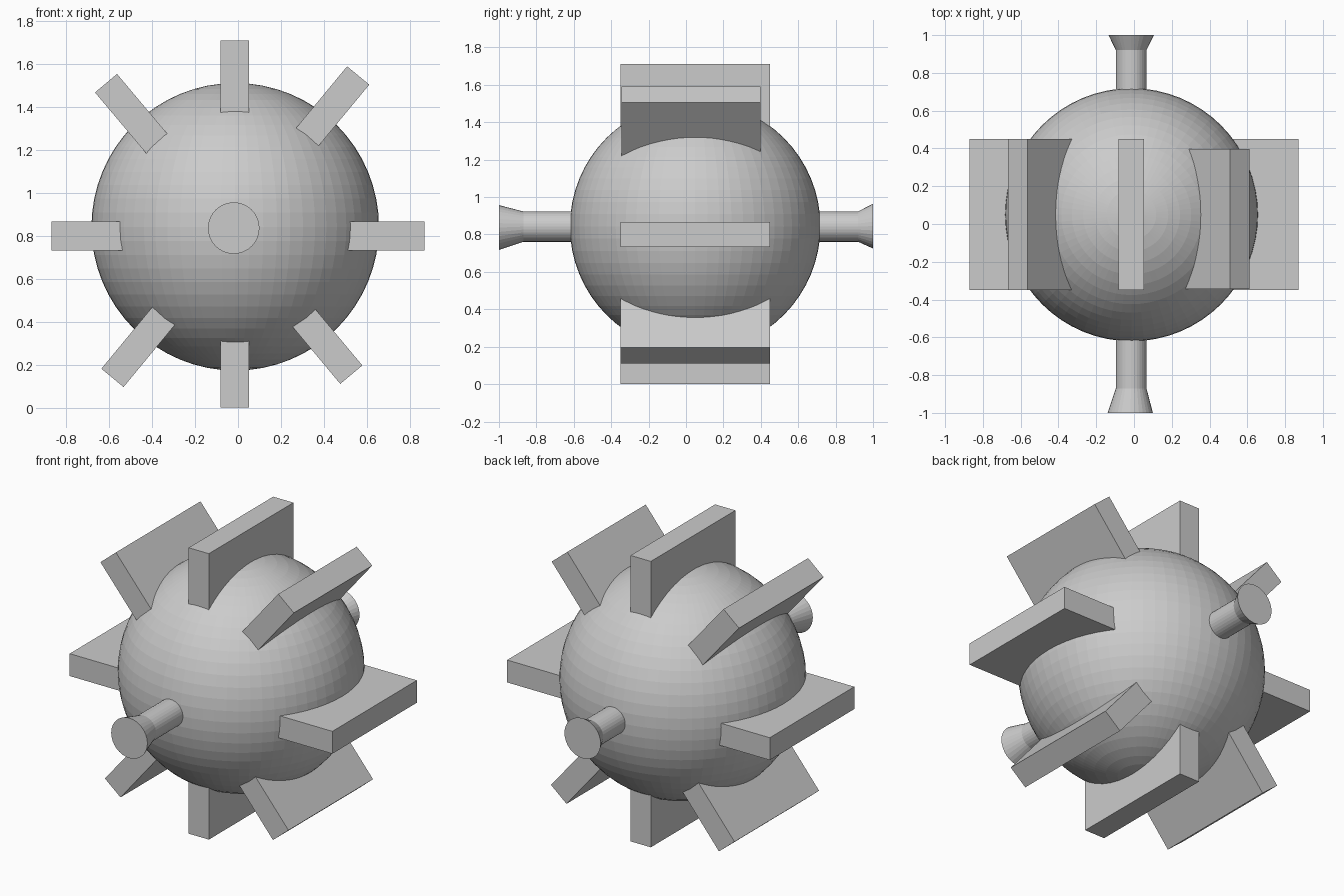
import bpy, bmesh
from math import pi, cos, sin
from mathutils import Vector

if "Cube" in bpy.data.objects:
    bpy.data.objects.remove(bpy.data.objects["Cube"])

CX, CY, CZ, R = -0.013, 0.049, 0.843, 0.67


def make(name, bm):
    bmesh.ops.recalc_face_normals(bm, faces=bm.faces[:])
    me = bpy.data.meshes.new(name)
    bm.to_mesh(me)
    bm.free()
    ob = bpy.data.objects.new(name, me)
    bpy.context.collection.objects.link(ob)
    return ob


def fin(name, outer, inner, y0=-0.35, y1=0.45, thick=0.134):
    """Flat slab from outer (x, z) to inner (x, z), running along y."""
    a, b = Vector(outer), Vector(inner)
    d = (b - a).normalized()
    n = Vector((-d.y, d.x)) * thick / 2
    bm = bmesh.new()
    ends = [[bm.verts.new((p.x, y, p.y)) for p in (a + n, b + n, b - n, a - n)]
            for y in (y0, y1)]
    for e in ends:
        bm.faces.new(e)
    for i in range(4):
        j = (i + 1) % 4
        bm.faces.new((ends[0][i], ends[0][j], ends[1][j], ends[1][i]))
    return make(name, bm)


def peg(name, profile, n=32):
    """Round peg turned about the y axis; profile rows are (y, radius, x, z)."""
    bm = bmesh.new()
    rings = [[bm.verts.new((x + r * cos(2 * pi * i / n), y, z + r * sin(2 * pi * i / n)))
              for i in range(n)] for y, r, x, z in profile]
    bm.faces.new(rings[0])
    bm.faces.new(rings[-1])
    for p, q in zip(rings, rings[1:]):
        for i in range(n):
            j = (i + 1) % n
            bm.faces.new((p[i], p[j], q[j], q[i]))
    return make(name, bm)


# Faceted ball body
bpy.ops.mesh.primitive_uv_sphere_add(segments=64, ring_count=32, radius=R, location=(CX, CY, CZ))
bpy.context.object.name = "ball_body"
bpy.context.object.data.name = "ball_body"

# Upright and sideways fins
fin("top_fin", (-0.015, 1.712), (-0.015, 1.33))
fin("bottom_fin", (-0.015, 0.0), (-0.015, 0.35))
fin("left_fin", (-0.87, 0.8), (-0.5, 0.8))
fin("right_fin", (0.87, 0.8), (0.47, 0.8))

# Diagonal fins
fin("upper_left_fin", (-0.615, 1.512), (-0.35, 1.197))
fin("upper_right_fin", (0.56, 1.548), (0.297, 1.23), -0.345, 0.397)
fin("lower_left_fin", (-0.585, 0.139), (-0.323, 0.456))
fin("lower_right_fin", (0.528, 0.154), (0.278, 0.453))

# Flared pegs at front and back
peg("front_peg", [(-1.0, 0.12, -0.02, 0.837), (-0.87, 0.081, -0.015, 0.842), (-0.55, 0.081, -0.015, 0.842)])
peg("back_peg", [(1.0, 0.12, -0.015, 0.845), (0.92, 0.081, -0.015, 0.842), (0.65, 0.081, -0.015, 0.842)])
